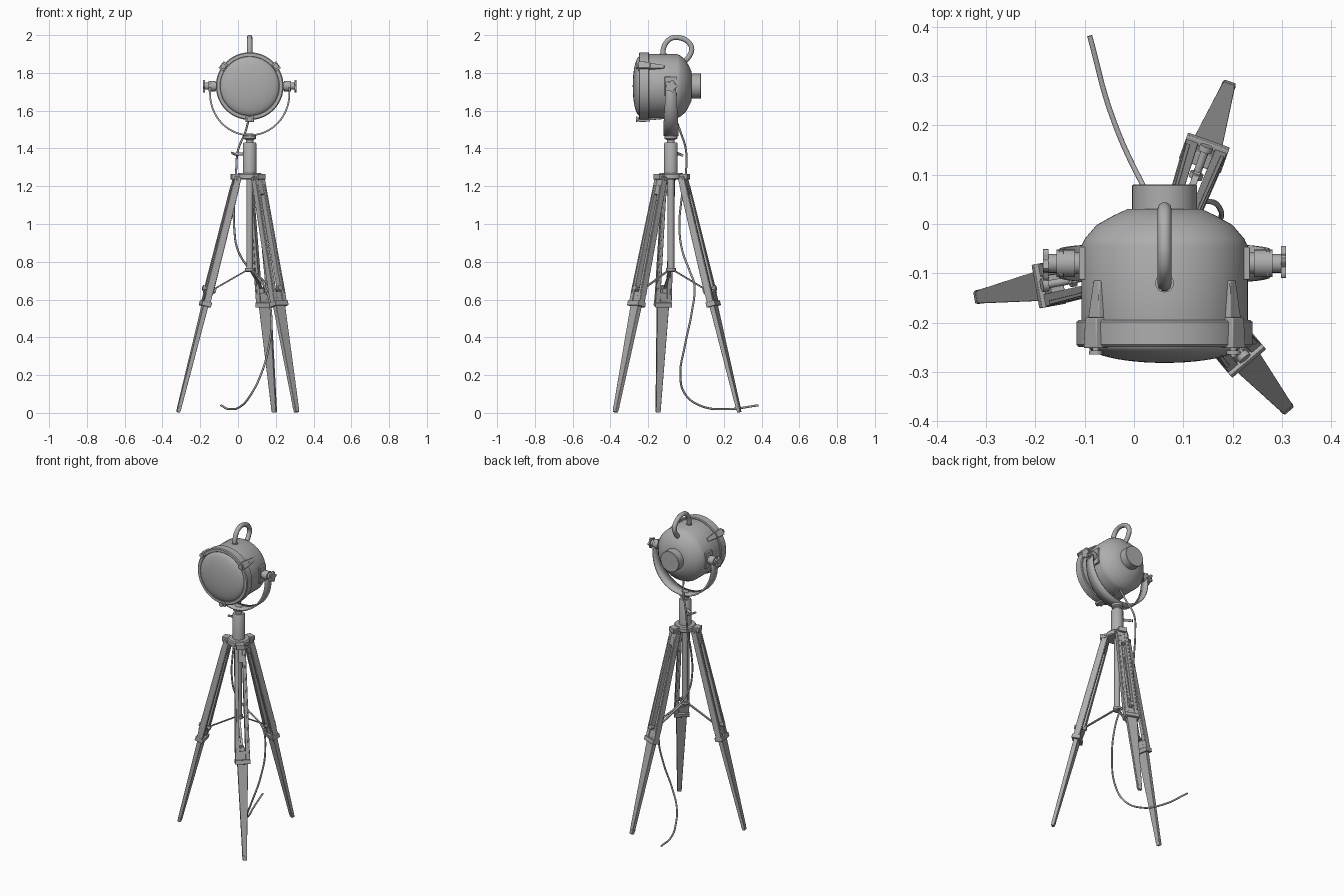
import bpy, bmesh, math
from mathutils import Matrix, Vector

if "Cube" in bpy.data.objects:
    bpy.data.objects.remove(bpy.data.objects["Cube"])

CX, CY, HEAD_Z = 0.062, -0.08, 1.73

metal = bpy.data.materials.new("mid grey metal")
metal.use_nodes = True
GREY = (0.42, 0.42, 0.42, 1)
metal.diffuse_color = GREY
metal.node_tree.nodes["Principled BSDF"].inputs["Base Color"].default_value = GREY


def finish(name, bm, matrix=Matrix(), bevel=0):
    bmesh.ops.recalc_face_normals(bm, faces=bm.faces)
    mesh = bpy.data.meshes.new(name)
    bm.to_mesh(mesh)
    bm.free()
    mesh.materials.append(metal)
    ob = bpy.data.objects.new(name, mesh)
    bpy.context.collection.objects.link(ob)
    ob.matrix_world = matrix
    if bevel:
        mod = ob.modifiers.new("Bevel", "BEVEL")
        mod.width, mod.segments = bevel, 2
    bpy.ops.object.select_all(action="DESELECT")
    ob.select_set(True)
    bpy.context.view_layer.objects.active = ob
    bpy.ops.object.shade_smooth_by_angle(angle=math.radians(35))
    return ob


def lathe(name, profile, matrix, steps=32):
    """Spin (radius, height) points round local z."""
    bm = bmesh.new()
    verts = [bm.verts.new((r, 0, z)) for r, z in profile]
    edges = [bm.edges.new(p) for p in zip(verts, verts[1:])]
    bmesh.ops.spin(bm, geom=verts + edges, cent=(0, 0, 0), axis=(0, 0, 1),
                   angle=math.tau, steps=steps)
    bmesh.ops.remove_doubles(bm, verts=bm.verts, dist=0.0004)
    return finish(name, bm, matrix)


def cylinder(name, radius, z0, z1, matrix, steps=16):
    return lathe(name, [(0, z0), (radius, z0), (radius, z1), (0, z1)], matrix, steps)


def tapered(name, start, end, matrix, bevel=0.002):
    """Box between two cross-sections given as (x, y, z, width, depth)."""
    bm = bmesh.new()
    rings = [[bm.verts.new((x + sx * w / 2, y + sy * d / 2, z))
              for sx, sy in ((-1, -1), (1, -1), (1, 1), (-1, 1))]
             for x, y, z, w, d in (start, end)]
    bm.faces.new(rings[0])
    bm.faces.new(rings[1])
    for i in range(4):
        j = (i + 1) % 4
        bm.faces.new((rings[0][i], rings[0][j], rings[1][j], rings[1][i]))
    return finish(name, bm, matrix, bevel)


def tube(name, points, radius):
    curve = bpy.data.curves.new(name, "CURVE")
    curve.dimensions = "3D"
    curve.bevel_depth, curve.bevel_resolution = radius, 3
    curve.resolution_u, curve.use_fill_caps = 8, True
    spline = curve.splines.new("BEZIER")
    spline.bezier_points.add(len(points) - 1)
    for bp, p in zip(spline.bezier_points, points):
        bp.co = p
        bp.handle_left_type = bp.handle_right_type = "AUTO"
    curve.materials.append(metal)
    ob = bpy.data.objects.new(name, curve)
    bpy.context.collection.objects.link(ob)
    return ob


def along(origin, direction):
    """Frame whose local z points along the direction."""
    rot = Vector(direction).to_track_quat("Z", "Y").to_matrix().to_4x4()
    return Matrix.Translation(origin) @ rot


column = Matrix.Translation((CX, CY, 0))
head = along((CX, 0, HEAD_Z), (0, 1, 0))

# Lamp head
lathe("lamp_body", [(0.16, -0.245), (0.169, -0.2), (0.169, -0.045), (0.162, -0.03),
                    (0.138, -0.002), (0.104, 0.017), (0.076, 0.03), (0, 0.032)], head, 64)
lathe("front_rim", [(0.153, -0.225), (0.153, -0.246), (0.158, -0.25), (0.174, -0.25),
                    (0.179, -0.245), (0.179, -0.199), (0.174, -0.195), (0.16, -0.195)], head, 64)
lens = [(0.157 * math.sin(a), -0.245 - 0.037 * math.cos(a))
        for a in (math.pi / 2 * i / 12 for i in range(13))]
lathe("lens", lens, head, 64)
lathe("back_cap", [(0.066, 0.02), (0.066, 0.078), (0.064, 0.08), (0, 0.08)], head, 40)

# Rim clips with thumb screws
for i, deg in enumerate((37, 143, 270)):
    a = math.radians(deg)
    out = Vector((math.cos(a), 0, math.sin(a)))
    spin = Matrix.Translation((CX, 0, HEAD_Z)) @ Matrix.Rotation(math.pi / 2 - a, 4, "Y")
    to_y = spin @ Matrix.Rotation(-math.pi / 2, 4, "X")
    tapered(f"clip_{i}", (0, -0.175, -0.252, 0.044, 0.03), (0, -0.175, -0.19, 0.038, 0.026), to_y)
    tapered(f"clip_tail_{i}", (0, -0.172, -0.19, 0.036, 0.018), (0, -0.169, -0.115, 0.02, 0.01), to_y)
    screw = along(Vector((CX, 0, HEAD_Z)) + out * 0.175, (0, 1, 0))
    cylinder(f"clip_screw_{i}", 0.007, -0.258, -0.24, screw)
    cylinder(f"clip_screw_head_{i}", 0.014, -0.265, -0.257, screw)

# Carrying handle
tube("handle", [(CX, y, z) for y, z in ((-0.122, 1.885), (-0.12, 1.925), (-0.105, 1.96),
     (-0.075, 1.984), (-0.03, 1.985), (0.01, 1.965), (0.03, 1.93), (0.018, 1.89), (-0.005, 1.862))], 0.0142)
cylinder("handle_foot", 0.019, 1.885, 1.903, Matrix.Translation((CX, -0.12, 0)))

# Yoke band: a flat U that widens toward the bottom
bm = bmesh.new()
path = [(-0.21, 0.02)]
path += [(-0.21 * math.cos(t), -0.04 - 0.22 * math.sin(t))
         for t in (math.pi * i / 32 for i in range(33))]
path += [(0.21, 0.02)]
rows = []
for x, z in path:
    half = 0.025 + 0.015 * min(1, max(0, 0.02 - z) / 0.24)
    rows.append([bm.verts.new((CX + x, CY + s * half, HEAD_Z + z)) for s in (-1, 1)])
for p, q in zip(rows, rows[1:]):
    bm.faces.new((p[0], p[1], q[1], q[0]))
yoke = finish("yoke", bm)
solid = yoke.modifiers.new("Solidify", "SOLIDIFY")
solid.thickness, solid.offset = 0.009, 0

# Pivots and star knobs on both sides
for side, s in (("left", 1), ("right", -1)):
    pivot = along((CX, CY, HEAD_Z), (s, 0, 0))
    tapered(f"{side}_pivot_plate", (0, 0, 0.155, 0.1, 0.066), (0, 0, 0.174, 0.1, 0.066),
            Matrix.Translation((CX, CY, HEAD_Z)) @ Matrix.Rotation(s * math.pi / 2, 4, "Y"))
    lathe(f"{side}_pivot", [(0, 0.16), (0.022, 0.16), (0.022, 0.182), (0.028, 0.182), (0.028, 0.219),
                            (0.019, 0.219), (0.019, 0.237), (0, 0.237)], pivot, 24)
    bm = bmesh.new()
    star = []
    for t in (math.tau * i / 40 for i in range(40)):
        r = 0.029 + 0.006 * math.cos(5 * t)
        star.append(bm.verts.new((r * math.cos(t), r * math.sin(t), 0.236)))
    face = bm.faces.new(star)
    grown = bmesh.ops.extrude_face_region(bm, geom=[face])["geom"]
    bmesh.ops.translate(bm, vec=(0, 0, 0.011),
                        verts=[v for v in grown if isinstance(v, bmesh.types.BMVert)])
    finish(f"{side}_star_knob", bm, pivot)

# Centre column, swivel and hub
lathe("column_top", [(0, 1.245), (0.036, 1.245), (0.036, 1.425), (0.032, 1.432), (0.02, 1.432),
                     (0.02, 1.445), (0.034, 1.452), (0.034, 1.466), (0.02, 1.478), (0, 1.478)], column)
cylinder("column_rod", 0.018, 0.76, 1.25, column, 24)
lathe("hub_plate", [(0, 1.235), (0.062, 1.235), (0.066, 1.24), (0.066, 1.262), (0.06, 1.27),
                    (0, 1.27)], column)
lathe("strut_hub", [(0, 0.745), (0.02, 0.745), (0.026, 0.752), (0.026, 0.768), (0, 0.768)], column, 24)

# Clamp screw with a wing
clamp = along((CX, CY, 1.37), (-0.87, 0.5, 0))
cylinder("clamp_screw", 0.008, 0.03, 0.085, clamp)
tapered("clamp_wing", (-0.022, 0, 0.085, 0.014, 0.014), (0.022, 0, 0.098, 0.014, 0.014),
        clamp @ Matrix.Rotation(0.3, 4, "Z"))

# Tripod legs: local x across the leg, z down it
LENGTH = 1.287
for i in range(3):
    a = math.radians(70.2 + 120 * i)
    turn = column @ Matrix.Rotation(a + math.pi / 2, 4, "Z")
    tilt = Matrix.Rotation(math.pi - math.atan2(0.32, 1.25), 4, "X")
    leg = turn @ Matrix.Translation((0, -0.066, 1.25)) @ tilt
    tapered(f"hinge_block_{i}", (0, -0.05, 1.236, 0.05, 0.1), (0, -0.05, 1.266, 0.05, 0.1), turn)
    for s in (-1, 1):
        tapered(f"leg_{i}_rail_{s}", (s * 0.022, 0, 0.0, 0.022, 0.034),
                (s * 0.031, 0, 0.69, 0.026, 0.036), leg)
        tapered(f"leg_{i}_rail_lip_{s}", (s * 0.026, 0, 0.05, 0.006, 0.04),
                (s * 0.037, 0, 0.64, 0.008, 0.042), leg, 0.001)
    tapered(f"leg_{i}_top_spacer", (0, 0, 0.0, 0.03, 0.03), (0, 0, 0.1, 0.03, 0.03), leg)
    tapered(f"leg_{i}_collar", (0, 0, 0.682, 0.09, 0.052), (0, 0, 0.708, 0.09, 0.052), leg)
    tapered(f"leg_{i}_lower", (0, 0, 0.63, 0.068, 0.028), (0, 0, LENGTH - 0.02, 0.026, 0.02), leg)
    tapered(f"leg_{i}_foot", (0, 0, LENGTH - 0.03, 0.029, 0.022), (0, 0, LENGTH, 0.024, 0.016), leg)
    bolt = leg @ Matrix.Translation((0, 0, 0.615)) @ Matrix.Rotation(math.pi / 2, 4, "X")
    cylinder(f"leg_{i}_bolt", 0.008, -0.035, 0.035, bolt)
    cylinder(f"leg_{i}_bolt_knob", 0.014, -0.036, -0.024, bolt)
    cylinder(f"leg_{i}_bolt_head", 0.014, 0.024, 0.036, bolt)
    cylinder(f"leg_{i}_hinge_pin", 0.008, -0.04, 0.04,
             leg @ Matrix.Translation((0, 0, 0.012)) @ Matrix.Rotation(math.pi / 2, 4, "Y"))
    # Spreader strut from the hub to the leg
    strut = turn @ along((0, -0.01, 0.758), (0, -0.2, -0.113))
    tapered(f"strut_{i}", (0, 0, 0, 0.014, 0.007), (0, 0, 0.24, 0.014, 0.007), strut, 0.001)

# Power cable
tube("cable", [(0.06, -0.06, 1.57), (0.04, -0.03, 1.49), (0.0, 0.0, 1.39), (-0.01, 0.0, 1.28),
               (-0.02, -0.025, 1.12), (-0.02, -0.035, 0.98), (0.0, -0.02, 0.86), (0.07, 0.02, 0.75),
               (0.14, 0.045, 0.67), (0.175, 0.03, 0.53), (0.165, -0.005, 0.36), (0.12, -0.03, 0.2),
               (0.07, -0.005, 0.1), (0.015, 0.085, 0.035), (-0.045, 0.22, 0.02), (-0.09, 0.382, 0.04)], 0.0055)
